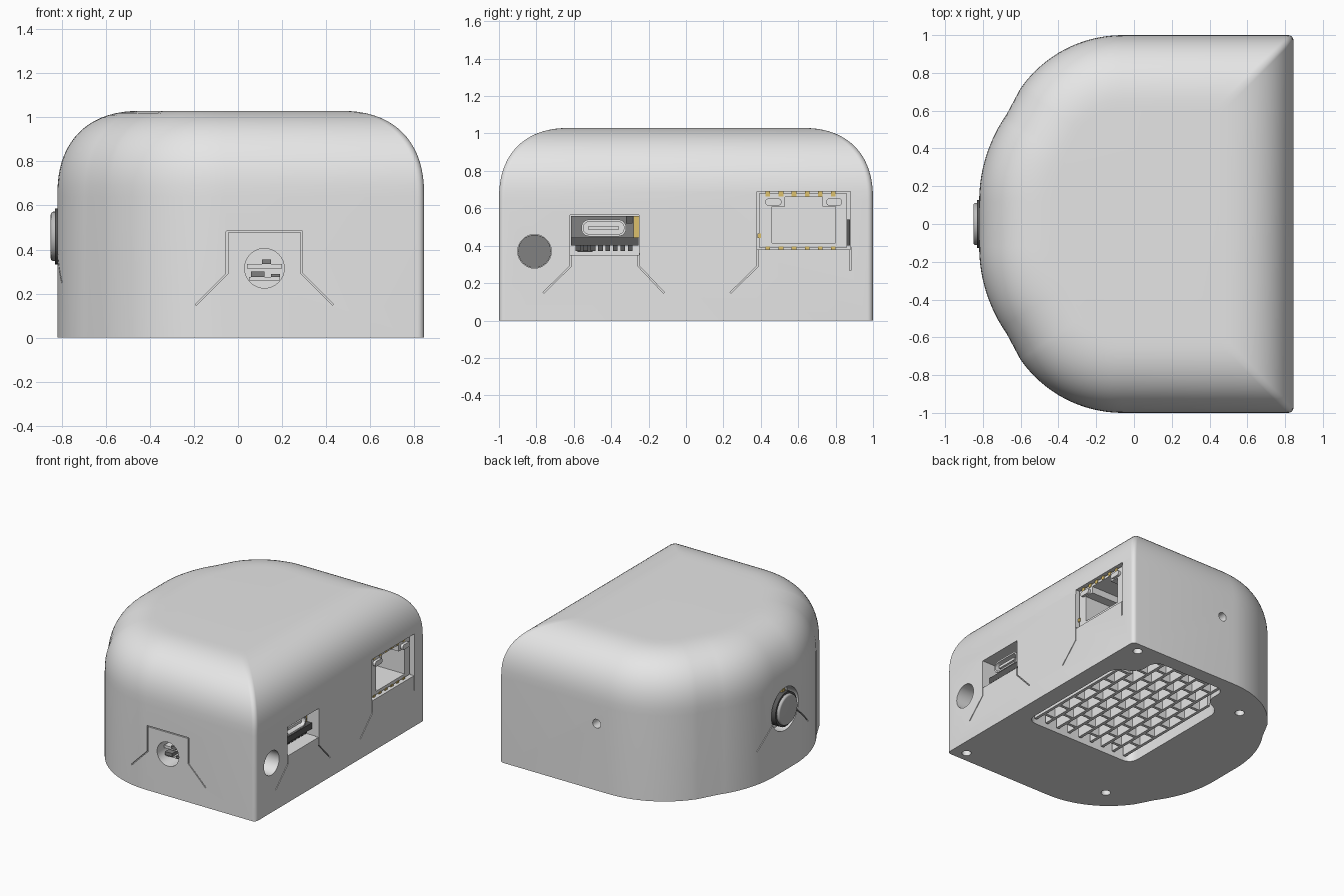
import bpy, bmesh, math
from mathutils import Matrix, Vector

if "Cube" in bpy.data.objects:
    bpy.data.objects.remove(bpy.data.objects["Cube"], do_unlink=True)


def material(name, rgb, rough=0.6):
    m = bpy.data.materials.new(name)
    m.use_nodes = True
    m.diffuse_color = (*rgb, 1)
    node = m.node_tree.nodes["Principled BSDF"]
    node.inputs["Base Color"].default_value = (*rgb, 1)
    node.inputs["Roughness"].default_value = rough
    return m


shell = material("light grey plastic", (0.79, 0.79, 0.79))
cap_grey = material("button grey", (0.5, 0.5, 0.5))
mid = material("mid grey", (0.22, 0.22, 0.22))
dark = material("dark grey", (0.1, 0.1, 0.1))
gold = material("gold contact", (0.72, 0.53, 0.15))


def add_box(bm, lo, hi):
    lo, hi = Vector(lo), Vector(hi)
    mat = Matrix.Translation((lo + hi) / 2) @ Matrix.Diagonal((*(hi - lo), 1))
    bmesh.ops.create_cube(bm, size=1, matrix=mat)


def add_cyl(bm, centre, radius, depth, axis, segments=32):
    turn = Vector(axis).to_track_quat('Z', 'Y').to_matrix().to_4x4()
    bmesh.ops.create_cone(bm, cap_ends=True, segments=segments, radius1=radius,
                          radius2=radius, depth=depth,
                          matrix=Matrix.Translation(centre) @ turn)


def round_edges(bm, axis, radius, segments=5):
    edges = [e for e in bm.edges
             if abs((e.verts[0].co - e.verts[1].co).normalized()[axis]) > 0.99]
    bmesh.ops.bevel(bm, geom=edges, offset=radius, segments=segments,
                    profile=0.5, affect='EDGES')


def smooth_object(ob):
    bpy.ops.object.select_all(action='DESELECT')
    bpy.context.view_layer.objects.active = ob
    ob.select_set(True)
    bpy.ops.object.shade_smooth_by_angle(angle=math.radians(32))


def finish(name, bm, mat, smooth=False):
    bmesh.ops.recalc_face_normals(bm, faces=bm.faces)
    mesh = bpy.data.meshes.new(name)
    bm.to_mesh(mesh)
    bm.free()
    ob = bpy.data.objects.new(name, mesh)
    bpy.context.collection.objects.link(ob)
    mesh.materials.append(mat)
    if smooth:
        smooth_object(ob)
    return ob


def boxes(name, spans, mat):
    bm = bmesh.new()
    for lo, hi in spans:
        add_box(bm, lo, hi)
    return finish(name, bm, mat)


# Plan outline: square rear corners, rounded shoulders, bowed end with a short flat
def arc(cx, cy, r, a0, a1, n):
    for i in range(n + 1):
        a = math.radians(a0 + (a1 - a0) * i / n)
        yield cx + r * math.cos(a), cy + r * math.sin(a), math.cos(a), math.sin(a)


BOW, FLAT = 0.8, 0.12
half = [(x, y, 1, 1) for x, y, _, _ in arc(0.815, 0.97, 0.03, 0, 90, 6)]
half += list(arc(-0.06, 0.34, 0.66, 90, 145, 16))
half += list(arc(BOW - 0.82, FLAT, BOW, 145, 180, 12))
outline = half + [(x, -y, nx, -ny) for x, y, nx, ny in reversed(half)]

# Body: outline lofted up, then drawn in along a full, soft dome profile
STEPS, INSET, HEIGHT, FULL = 18, 0.39, 1.03, 0.84
levels = [(0, 0)]
for i in range(STEPS + 1):
    a = math.pi / 2 * i / STEPS
    levels.append((INSET * (1 - abs(math.cos(a)) ** FULL),
                   HEIGHT - INSET * (1 - math.sin(a) ** FULL)))
bm = bmesh.new()
rings = [[bm.verts.new((x - nx * d, y - ny * d, z)) for x, y, nx, ny in outline]
         for d, z in levels]
for low, high in zip(rings, rings[1:]):
    for i in range(len(low)):
        j = (i + 1) % len(low)
        bm.faces.new((low[i], low[j], high[j], high[i]))
bm.faces.new(rings[-1])
bm.faces.new(rings[0][::-1])
body = finish("body_shell", bm, shell)


def cut(bm):
    cutter = finish("body_cutter", bm, shell)
    cutter.hide_render = True
    mod = body.modifiers.new("cut", 'BOOLEAN')
    mod.operation, mod.solver, mod.object = 'DIFFERENCE', 'EXACT', cutter
    mod.use_self = True
    bpy.context.view_layer.objects.active = body
    bpy.ops.object.modifier_apply(modifier=mod.name)
    bpy.data.objects.remove(cutter, do_unlink=True)


# Cut the vent pocket, screw holes, round holes and port pockets
bm = bmesh.new()
vent = [(0.71, -0.3), (0.71, 0.64), (0.55, 0.7), (0.55, 0.89),
        (-0.07, 0.89), (-0.07, 0.7), (-0.22, 0.64), (-0.22, -0.3)]
base = bm.faces.new([bm.verts.new((x, y, -0.05)) for x, y in vent])
top = bmesh.ops.extrude_face_region(bm, geom=[base])["geom"]
bmesh.ops.translate(bm, vec=(0, 0, 0.2),
                    verts=[v for v in top if isinstance(v, bmesh.types.BMVert)])
round_edges(bm, 2, 0.07)
for side in (-1, 1):
    add_cyl(bm, (0.74, side * 0.92, 0), 0.033, 0.2, (0, 0, 1), 20)
    add_cyl(bm, (-0.35, side * 0.72, 0), 0.033, 0.2, (0, 0, 1), 20)
add_cyl(bm, (0.04, 1, 0.5), 0.033, 0.2, (0, 1, 0), 20)
add_cyl(bm, (0.12, -1, 0.315), 0.09, 0.4, (0, 1, 0))
add_cyl(bm, (0.845, -0.81, 0.37), 0.09, 0.3, (1, 0, 0))
add_cyl(bm, (-0.82, 0, 0.46), 0.16, 0.16, (1, 0, 0), 40)
add_box(bm, (0.5, -0.62, 0.35), (0.9, -0.25, 0.565))
add_box(bm, (0.4, 0.38, 0.38), (0.9, 0.88, 0.69))
cut(bm)


# Cut the fine seams of the port panels
def seam(bm, place, normal, path):
    normal = Vector(normal)
    for (u0, w0), (u1, w1) in zip(path, path[1:]):
        p, q = Vector(place(u0, w0)), Vector(place(u1, w1))
        along = (q - p).normalized()
        across = along.cross(normal).normalized()
        deep = across.cross(along)
        turn = Matrix((across, deep, along)).transposed().to_4x4()
        mat = (Matrix.Translation((p + q) / 2) @ turn
               @ Matrix.Diagonal((0.007, 0.06, (q - p).length + 0.004, 1)))
        bmesh.ops.create_cube(bm, size=1, matrix=mat)


def on_front(u, w):
    return u, -1, w


def on_side(u, w):
    return 0.845, u, w


def on_bow(u, w):
    v = max(abs(u) - FLAT, 0)
    return BOW - 0.82 - math.sqrt(BOW * BOW - v * v), u, w


bm = bmesh.new()
seam(bm, on_front, (0, -1, 0), [(-0.19, 0.15), (-0.05, 0.29), (-0.05, 0.48),
                                (0.29, 0.48), (0.29, 0.29), (0.43, 0.15)])
for path in ([(-0.76, 0.15), (-0.618, 0.29), (-0.618, 0.36)],
             [(-0.12, 0.15), (-0.252, 0.29), (-0.252, 0.36)],
             [(0.24, 0.15), (0.382, 0.29), (0.382, 0.39)],
             [(0.878, 0.27), (0.878, 0.39)]):
    seam(bm, on_side, (1, 0, 0), path)
for s in (-1, 1):
    seam(bm, on_bow, (-1, 0, 0), [(s * 0.14, 0.4), (s * 0.22, 0.33), (s * 0.3, 0.25)])
cut(bm)
smooth_object(body)

# Vent grille: long ribs with staggered cross ribs, set back from the base
ribs, pitch, z0, z1 = [], 0.1, 0.03, 0.14
for row in range(9):
    x = -0.155 + row * pitch
    end = 0.88 if -0.06 < x < 0.5 else 0.62
    ribs.append(((x - 0.011, -0.29, z0), (x + 0.011, end, z1)))
    y = -0.28 + (0.08 if row % 2 else 0.16)
    while y < end and row < 8:
        ribs.append(((x + 0.011, y - 0.011, z0), (x + pitch - 0.011, y + 0.011, z1)))
        y += 0.16
boxes("vent_grille", ribs, shell)

# Round jack seen through the front hole
boxes("front_jack_board", [((0.04, -0.93, 0.315), (0.2, -0.81, 0.335)),
                           ((0.05, -0.93, 0.26), (0.19, -0.81, 0.275))], shell)
boxes("front_jack_parts", [((0.11, -0.95, 0.335), (0.15, -0.82, 0.355)),
                           ((0.06, -0.95, 0.275), (0.12, -0.82, 0.3)),
                           ((0.15, -0.95, 0.275), (0.19, -0.82, 0.29))], mid)
bm = bmesh.new()
add_cyl(bm, (0.71, -0.81, 0.37), 0.088, 0.02, (1, 0, 0))
finish("side_hole_floor", bm, mid)

# Small oval socket with its board
bm = bmesh.new()
add_box(bm, (0.55, -0.56, 0.45), (0.79, -0.32, 0.54))
round_edges(bm, 0, 0.042, 6)
front = max(bm.faces, key=lambda f: f.calc_center_median().x)
bmesh.ops.inset_region(bm, faces=[front], thickness=0.012)
sunk = bmesh.ops.extrude_face_region(bm, geom=[front])["geom"]
bmesh.ops.translate(bm, vec=(-0.15, 0, 0),
                    verts=[v for v in sunk if isinstance(v, bmesh.types.BMVert)])
bmesh.ops.delete(bm, geom=[front], context='FACES')
finish("oval_socket", bm, shell, True)
boxes("oval_socket_tongue", [((0.63, -0.52, 0.485), (0.78, -0.36, 0.505))], shell)
boxes("oval_socket_board", [((0.51, -0.615, 0.4), (0.79, -0.255, 0.445)),
                            ((0.51, -0.58, 0.365), (0.74, -0.5, 0.4)),
                            ((0.72, -0.32, 0.52), (0.76, -0.285, 0.56))], dark)
boxes("oval_socket_back", [((0.51, -0.615, 0.445), (0.56, -0.255, 0.56))], mid)
boxes("board_pins", [((0.6, -0.59 + i * 0.04, 0.372), (0.77, -0.565 + i * 0.04, 0.4))
                     for i in range(8)], dark)
boxes("board_gold_edge", [((0.56, -0.282, 0.445), (0.75, -0.252, 0.56))], gold)

# Network socket: frame, cavity, latch tabs, lamps and contacts
X0, X1 = 0.45, 0.82
boxes("network_socket", [((X0, 0.39, 0.39), (X1, 0.46, 0.68)),
                         ((X0, 0.8, 0.39), (X1, 0.86, 0.68)),
                         ((X0, 0.46, 0.39), (X1, 0.8, 0.415)),
                         ((X0, 0.46, 0.66), (X1, 0.8, 0.68)),
                         ((X0, 0.46, 0.61), (X1, 0.53, 0.66)),
                         ((X0, 0.73, 0.61), (X1, 0.8, 0.66)),
                         ((X0 - 0.02, 0.39, 0.39), (X0, 0.86, 0.68))], shell)
bm = bmesh.new()
for y in (0.425, 0.75):
    add_box(bm, (X1 - 0.02, y, 0.615), (X1 + 0.02, y + 0.085, 0.652))
round_edges(bm, 0, 0.015, 4)
finish("socket_lamps", bm, shell)
springs = [((0.7, y, z), (X1 + 0.004, y + 0.025, z + tall))
           for z, tall in ((0.381, 0.014), (0.664, 0.025))
           for y in (0.425, 0.495, 0.565, 0.635, 0.705, 0.775)]
springs.append(((0.7, 0.382, 0.44), (X1 + 0.004, 0.402, 0.465)))
boxes("socket_springs", springs, gold)
boxes("socket_side_gap", [((0.6, 0.862, 0.4), (0.8, 0.878, 0.54))], dark)

# Push button set in a round well on the bowed end
bm = bmesh.new()
add_cyl(bm, (-0.78, 0, 0.46), 0.127, 0.1, (1, 0, 0), 40)
finish("button_ring", bm, dark, True)
bm = bmesh.new()
add_cyl(bm, (-0.81, 0, 0.46), 0.112, 0.08, (1, 0, 0), 40)
rim = [e for e in bm.edges if all(v.co.x < -0.84 for v in e.verts)]
bmesh.ops.bevel(bm, geom=rim, offset=0.012, segments=3, profile=0.5, affect='EDGES')
finish("button_cap", bm, cap_grey, True)
boxes("button_contact", [((-0.81, -0.016, 0.582), (-0.74, 0.016, 0.606))], gold)
